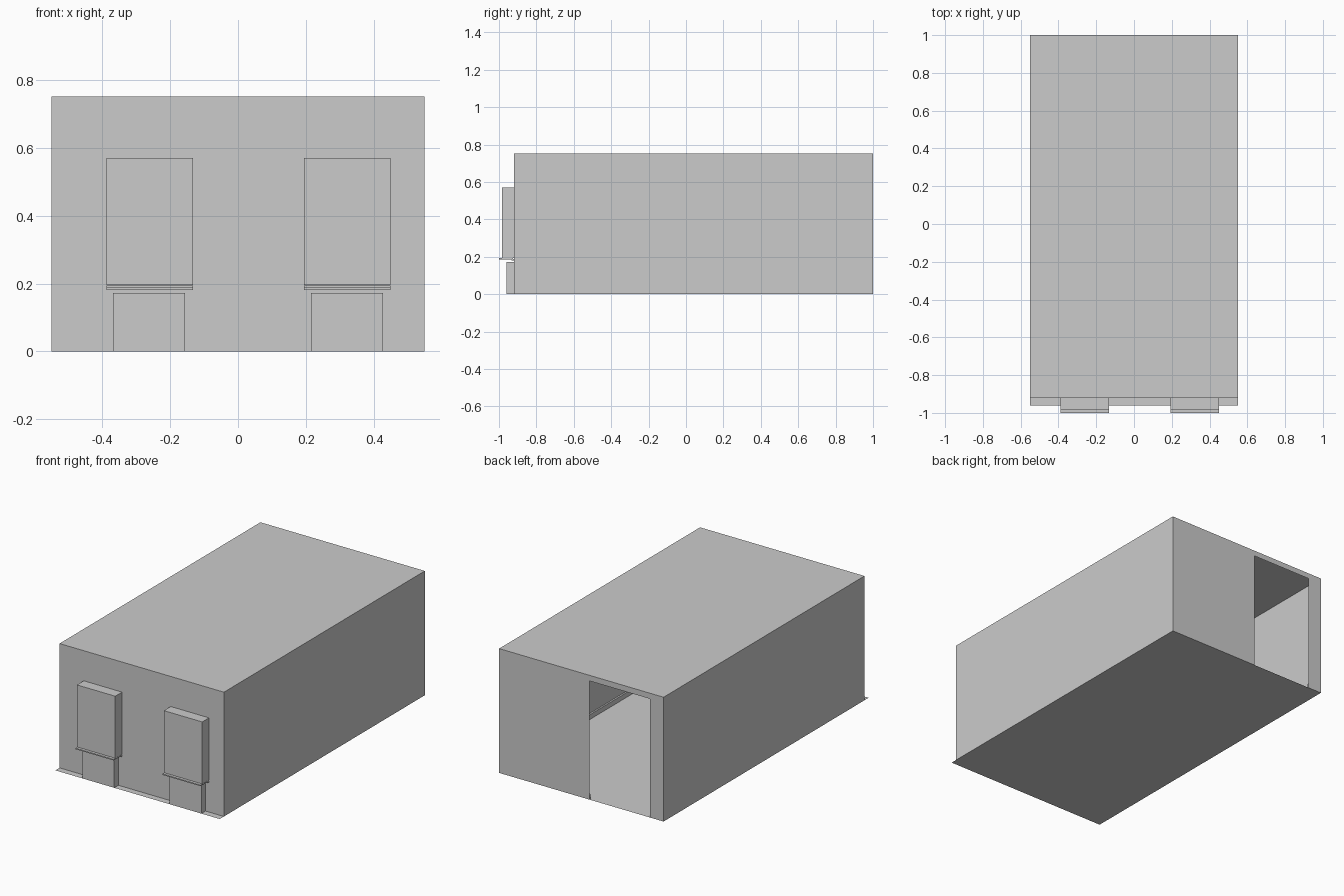
import bpy, bmesh

if "Cube" in bpy.data.objects:
    bpy.data.objects.remove(bpy.data.objects["Cube"])

W, H, YF, YB = 0.55, 0.752, -0.92, 1.0      # room shell
DOOR = (-0.46, -0.055, 0.0, 0.718)          # x0, x1, z0, z1
WINDOWS = [(-0.388, -0.132, 0.195, 0.57), (0.194, 0.45, 0.195, 0.57)]
NICHES = [(-0.368, -0.156, 0.0, 0.172), (0.215, 0.427, 0.0, 0.172)]


def make(name, quads):
    """Object from a list of quads, with coincident corners merged."""
    bm = bmesh.new()
    for q in quads:
        bm.faces.new([bm.verts.new(p) for p in q])
    bmesh.ops.remove_doubles(bm, verts=bm.verts, dist=1e-5)
    bmesh.ops.recalc_face_normals(bm, faces=bm.faces)
    me = bpy.data.meshes.new(name)
    bm.to_mesh(me)
    bm.free()
    ob = bpy.data.objects.new(name, me)
    bpy.context.collection.objects.link(ob)
    return ob


def wall_xz(name, y, holes):
    """Thin wall facing y, divided into a grid so the openings stay empty."""
    xs = sorted({-W, W, *[v for h in holes for v in h[:2]]})
    zs = sorted({0, H, *[v for h in holes for v in h[2:]]})
    quads = []
    for a, b in zip(xs, xs[1:]):
        for c, d in zip(zs, zs[1:]):
            mx, mz = (a + b) / 2, (c + d) / 2
            if not any(h[0] < mx < h[1] and h[2] < mz < h[3] for h in holes):
                quads.append([(a, y, c), (b, y, c), (b, y, d), (a, y, d)])
    return make(name, quads)


def box_quads(x0, x1, y0, y1, z0, z1, open_back=False):
    quads = [
        [(x0, y0, z0), (x1, y0, z0), (x1, y0, z1), (x0, y0, z1)],
        [(x0, y0, z0), (x0, y1, z0), (x0, y1, z1), (x0, y0, z1)],
        [(x1, y0, z0), (x1, y1, z0), (x1, y1, z1), (x1, y0, z1)],
        [(x0, y0, z0), (x1, y0, z0), (x1, y1, z0), (x0, y1, z0)],
        [(x0, y0, z1), (x1, y0, z1), (x1, y1, z1), (x0, y1, z1)],
    ]
    if not open_back:
        quads.append([(x0, y1, z0), (x1, y1, z0), (x1, y1, z1), (x0, y1, z1)])
    return quads


# Floor runs out under the radiator niches; ceiling stops at the walls
make("floor", [[(-W, -0.96, 0), (W, -0.96, 0), (W, YB, 0), (-W, YB, 0)]])
make("ceiling", [[(-W, YF, H), (W, YF, H), (W, YB, H), (-W, YB, H)]])

# Walls
for side, x in (("left", -W), ("right", W)):
    make(side + "_wall", [[(x, YF, 0), (x, YB, 0), (x, YB, H), (x, YF, H)]])
wall_xz("front_wall", YF, WINDOWS + NICHES)
wall_xz("back_wall", YB, [DOOR])

# Window recesses, sills and radiator niches, all open to the room
for i, (win, nic) in enumerate(zip(WINDOWS, NICHES), 1):
    x0, x1, z0, z1 = win
    make(f"window_recess_{i}", box_quads(x0, x1, -0.985, YF, z0, z1, True))
    make(f"window_sill_{i}", box_quads(x0, x1, -1.0, -0.925, 0.187, 0.194))
    make(f"sill_lip_{i}", box_quads(x0, x1, -0.932, -0.918, 0.181, 0.188))
    n0, n1, b, t = nic
    make(f"radiator_niche_{i}", box_quads(n0, n1, -0.96, YF, b, t, True))

# Skirting boards inside the room, broken at the door and niches
T, S = 0.01, 0.03
e = 0.001
for side, x in (("left", -W + e), ("right", W - T - e)):
    make(side + "_skirting", box_quads(x, x + T, YF + e, YB - e, e, S))
back = [(-W + T, DOOR[0]), (DOOR[1], W - T)]
front = [(-W + T, NICHES[0][0]), (NICHES[0][1], NICHES[1][0]), (NICHES[1][1], W - T)]
for name, y, spans in (("back", YB - T - e, back), ("front", YF + e, front)):
    for i, (a, b) in enumerate(spans, 1):
        make(f"{name}_skirting_{i}", box_quads(a, b, y, y + T, e, S))
